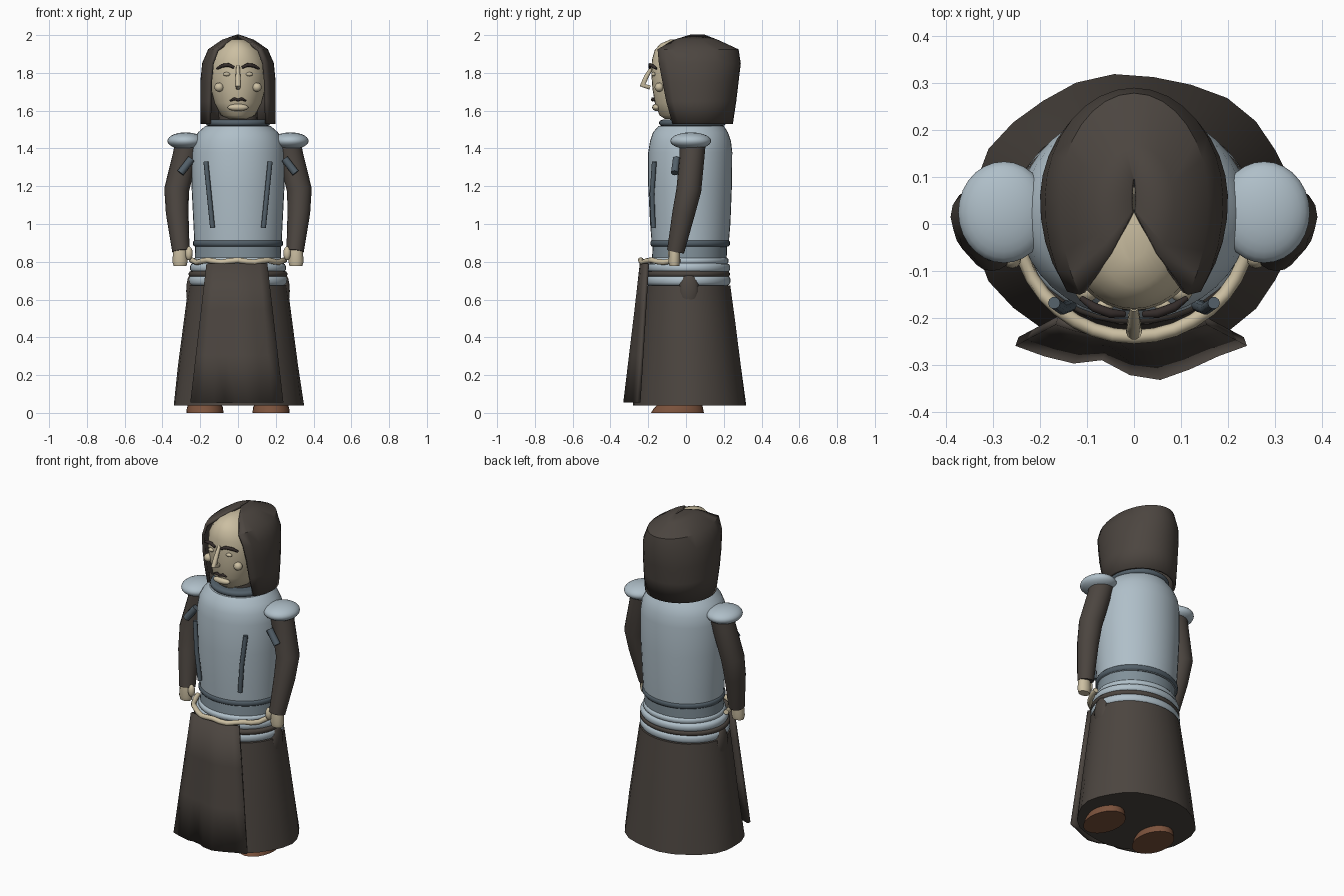
import bpy, bmesh, math
from mathutils import Vector

if "Cube" in bpy.data.objects:
    bpy.data.objects.remove(bpy.data.objects["Cube"])


def material(name, rgb):
    m = bpy.data.materials.new(name)
    m.diffuse_color = (*rgb, 1)
    m.use_nodes = True
    m.node_tree.nodes["Principled BSDF"].inputs["Base Color"].default_value = m.diffuse_color
    return m


ROBE = material("dark_brown_cloth", (0.072, 0.060, 0.051))
STEEL = material("pale_steel", (0.43, 0.52, 0.58))
MID = material("grey_steel", (0.22, 0.28, 0.32))
TRIM = material("dark_steel", (0.085, 0.115, 0.14))
SKIN = material("pale_tan", (0.60, 0.52, 0.36))
HAIR = material("dark_hair", (0.035, 0.026, 0.024))
LEATHER = material("brown_leather", (0.20, 0.085, 0.045))


def finish(name, bm, mat, angle=40, recalc=True):
    if recalc:
        bmesh.ops.recalc_face_normals(bm, faces=bm.faces)
    me = bpy.data.meshes.new(name)
    bm.to_mesh(me)
    bm.free()
    me.materials.append(mat)
    for p in me.polygons:
        p.use_smooth = True
    me.set_sharp_from_angle(angle=math.radians(angle))
    ob = bpy.data.objects.new(name, me)
    bpy.context.collection.objects.link(ob)
    return ob


def skin_rows(bm, rows, closed):
    """Join rows of points with quads."""
    vs = [[bm.verts.new(p) for p in r] for r in rows]
    n = len(vs[0])
    for a, b in zip(vs, vs[1:]):
        for i in range(n if closed else n - 1):
            j = (i + 1) % n
            bm.faces.new((a[i], a[j], b[j], b[i]))
    return vs


def loft(name, rings, mat, n=32, x=0, wobble=0, angle=40):
    """Oval rings (z, half width, front y, back y), capped at both ends."""
    bm = bmesh.new()
    rows = []
    for k, (z, rx, yf, yb) in enumerate(rings):
        row = []
        for i in range(n):
            a = 2 * math.pi * i / n
            w = 1 + (wobble * math.cos(a * 7) if k == 0 else 0)
            row.append((x + rx * w * math.cos(a),
                        (yf + yb) / 2 + (yb - yf) / 2 * w * math.sin(a), z))
        rows.append(row)
    vs = skin_rows(bm, rows, True)
    bm.faces.new(vs[0])
    bm.faces.new(vs[-1])
    return finish(name, bm, mat, angle)


def band(name, z, h, rx, yf, yb, mat):
    """Rounded belt around the body."""
    rings = []
    for t in (-90, -50, -20, 20, 50, 90):
        d = 0.02 * (math.cos(math.radians(t)) - 1)
        rings.append((z + h / 2 * math.sin(math.radians(t)), rx + d, yf - d, yb + d))
    return loft(name, rings, mat, 40, angle=60)


def ball(name, c, r, mat, n=20):
    bm = bmesh.new()
    bmesh.ops.create_uvsphere(bm, u_segments=n, v_segments=max(8, n // 2), radius=1)
    for v in bm.verts:
        v.co = Vector((v.co.x * r[0], v.co.y * r[1], v.co.z * r[2])) + Vector(c)
    return finish(name, bm, mat, 60)


def tube(name, pts, radii, mat, n=12):
    """Round tube along points with a radius at each point."""
    bm = bmesh.new()
    P = [Vector(p) for p in pts]
    rows = []
    for k, p in enumerate(P):
        d = (P[min(k + 1, len(P) - 1)] - P[max(k - 1, 0)]).normalized()
        u = d.cross(Vector((0, 1, 0))).normalized()
        w = d.cross(u)
        rows.append([p + radii[k] * (u * math.cos(2 * math.pi * i / n) +
                                     w * math.sin(2 * math.pi * i / n)) for i in range(n)])
    vs = skin_rows(bm, rows, True)
    bm.faces.new(vs[0])
    bm.faces.new(vs[-1])
    return finish(name, bm, mat, 50)


# Robe skirt and its upper edge
loft("robe_skirt", [(0.04, 0.345, -0.28, 0.318), (0.25, 0.318, -0.26, 0.292),
                    (0.5, 0.285, -0.235, 0.26), (0.675, 0.262, -0.215, 0.236)],
     ROBE, 26, wobble=0.014)
band("robe_waist", 0.735, 0.035, 0.262, -0.215, 0.233, ROBE)

# Wavy front panel
bm = bmesh.new()
hem = [-0.25, -0.272, -0.287, -0.28, -0.312, -0.322, -0.30, -0.272, -0.25]
rows = []
for t in (0, 0.33, 0.66, 1):
    row = []
    for i, y in enumerate(hem):
        s = i / (len(hem) - 1) * 2 - 1
        y_top = -0.235 + 0.03 * s * s
        row.append(((0.158 + 0.085 * t) * s - 0.006, y_top + (y - y_top) * t, 0.79 - 0.735 * t))
    rows.append(row)
skin_rows(bm, rows, False)
panel = finish("front_panel", bm, ROBE)
mod = panel.modifiers.new("thickness", "SOLIDIFY")
mod.thickness = 0.02
mod.offset = 0

# Breastplate, waist and belts
loft("breastplate", [(0.88, 0.23, -0.18, 0.225), (1.0, 0.236, -0.19, 0.235),
                     (1.2, 0.246, -0.2, 0.243), (1.38, 0.246, -0.2, 0.245),
                     (1.44, 0.236, -0.19, 0.238), (1.485, 0.212, -0.175, 0.222),
                     (1.52, 0.172, -0.145, 0.2)], STEEL, 40)
loft("waist", [(0.66, 0.235, -0.19, 0.21), (0.9, 0.226, -0.175, 0.218)], MID, 40)
band("chest_belt", 0.898, 0.04, 0.24, -0.19, 0.234, TRIM)
band("upper_hip_plate", 0.805, 0.04, 0.238, -0.195, 0.226, STEEL)
band("middle_hip_plate", 0.768, 0.05, 0.255, -0.205, 0.235, STEEL)
band("lower_hip_plate", 0.70, 0.055, 0.262, -0.215, 0.236, STEEL)
band("collar", 1.535, 0.035, 0.172, -0.143, 0.21, TRIM)
loft("neck", [(1.5, 0.11, -0.09, 0.13), (1.62, 0.1, -0.08, 0.12)], ROBE, 20)

# Rope belt across the front
pts = []
for i in range(17):
    a = math.radians(-170 + 160 * i / 16)
    pts.append((0.25 * math.cos(a), 0.01 + 0.25 * math.sin(a), 0.803 + 0.006 * math.cos(i * 1.6)))
tube("rope_belt", pts, [0.015] * 17, SKIN, 8)

# Head
loft("head", [(1.555, 0.05, -0.11, 0.05), (1.575, 0.09, -0.14, 0.09), (1.64, 0.125, -0.165, 0.13),
              (1.72, 0.146, -0.178, 0.15), (1.80, 0.153, -0.184, 0.16), (1.87, 0.143, -0.18, 0.15),
              (1.92, 0.115, -0.166, 0.13), (1.955, 0.078, -0.135, 0.1), (1.978, 0.03, -0.08, 0.06)],
     SKIN, 32, angle=60)
tube("nose", [(0, -0.178, 1.835), (0, -0.21, 1.78), (0, -0.23, 1.735), (0, -0.19, 1.722)],
     [0.009, 0.013, 0.017, 0.012], SKIN, 10)
ball("mouth", (0, -0.157, 1.617), (0.055, 0.022, 0.019), SKIN)
tube("moustache", [(-0.042, -0.168, 1.652), (-0.02, -0.176, 1.663), (0, -0.178, 1.656),
                   (0.02, -0.176, 1.663), (0.042, -0.168, 1.652)],
     [0.004, 0.008, 0.007, 0.008, 0.004], HAIR, 8)

# Hood: rows (z, half width, middle y, back y, front reach, opening angle)
bm = bmesh.new()
rows = []
for z, rx, yc, yb, rf, A in ((1.53, 0.19, 0.05, 0.24, 0.19, 128), (1.65, 0.192, 0.05, 0.258, 0.235, 130),
                             (1.75, 0.192, 0.05, 0.27, 0.26, 131), (1.85, 0.182, 0.05, 0.282, 0.285, 132),
                             (1.92, 0.152, 0.05, 0.272, 0.285, 134), (1.968, 0.082, 0.05, 0.165, 0.14, 144),
                             (1.995, 0.004, 0.05, 0.095, 0.03, 150)):
    row = []
    for i in range(25):
        a = math.radians(A) * (i / 12 - 1)
        c = math.cos(a)
        row.append((rx * math.sin(a), yc + c * ((yb - yc) if c > 0 else rf), z))
    rows.append(row)
skin_rows(bm, rows, False)
hood = finish("hood", bm, ROBE, 35)
mod = hood.modifiers.new("thickness", "SOLIDIFY")
mod.thickness = 0.016
mod.offset = 0

# Paired parts
for s, side in ((-1, "left"), (1, "right")):
    tube(side + "_brow", [(s * 0.112, -0.158, 1.822), (s * 0.085, -0.177, 1.838),
                          (s * 0.05, -0.19, 1.842), (s * 0.02, -0.192, 1.828)],
         [0.006, 0.01, 0.01, 0.007], HAIR, 8)
    ball(side + "_eye", (s * 0.06, -0.172, 1.793), (0.019, 0.012, 0.011), SKIN, 14)
    ball(side + "_cheek", (s * 0.1, -0.142, 1.724), (0.025, 0.024, 0.024), SKIN, 16)
    ball(side + "_shoulder_pad", (s * 0.277, 0.025, 1.44), (0.097, 0.108, 0.045), STEEL, 28)
    # Sleeve, cuff to shoulder
    tube(side + "_sleeve", [(s * 0.262, 0.035, 1.435), (s * 0.28, 0.032, 1.36), (s * 0.325, 0.015, 1.18),
                            (s * 0.322, -0.012, 1.06), (s * 0.302, -0.055, 0.855)],
         [0.07, 0.066, 0.066, 0.06, 0.046], ROBE, 16)
    loft(side + "_hand", [(0.778, 0.034, -0.088, -0.035), (0.80, 0.04, -0.094, -0.03),
                          (0.87, 0.036, -0.088, -0.03)], SKIN, 14, x=s * 0.307)
    ball(side + "_thumb", (s * 0.26, -0.075, 0.845), (0.02, 0.02, 0.037), SKIN, 12)
    # Raised bars on the breastplate and straps at the arms
    tube(side + "_chest_bar", [(s * 0.17, -0.168, 1.33), (s * 0.153, -0.18, 1.16), (s * 0.135, -0.173, 0.98)],
         [0.013] * 3, TRIM, 10)
    tube(side + "_arm_strap", [(s * 0.247, -0.05, 1.345), (s * 0.305, -0.06, 1.27)],
         [0.02, 0.02], TRIM, 10)
    # Cloth tucked at the hip
    ball(side + "_hip_cloth", (s * 0.245, 0.015, 0.645), (0.03, 0.055, 0.095), ROBE, 14)
    # Shoe with flat sole
    loft(side + "_shoe", [(0, 0.098, -0.185, 0.095), (0.025, 0.096, -0.17, 0.09),
                          (0.07, 0.08, -0.12, 0.08)], LEATHER, 24, x=s * 0.175)
